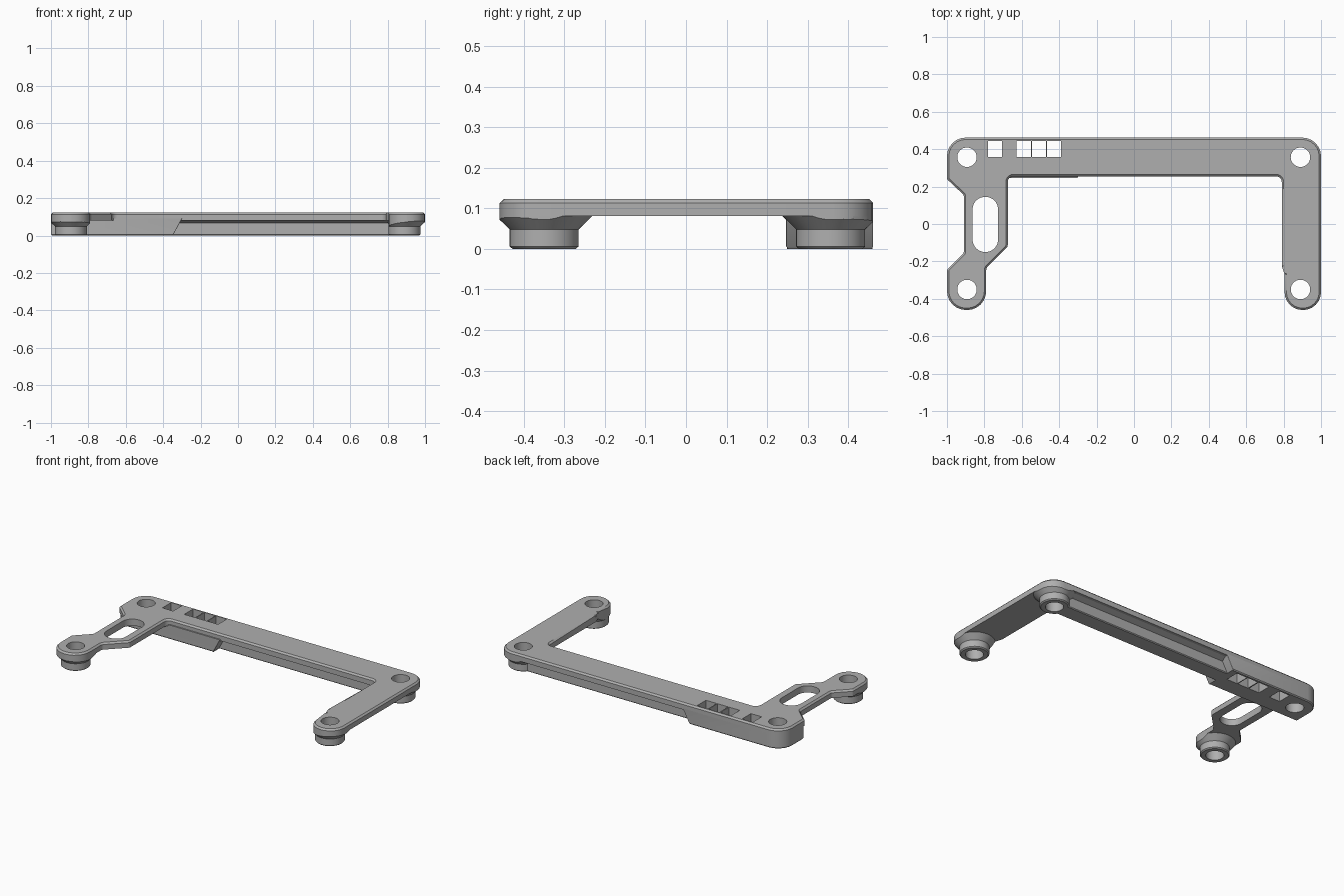
import bpy, bmesh, math
from mathutils import Vector

if "Cube" in bpy.data.objects:
    bpy.data.objects.remove(bpy.data.objects["Cube"])

grey = bpy.data.materials.new("plain_grey")
grey.use_nodes = True
grey.diffuse_color = (0.43, 0.43, 0.43, 1)
grey.node_tree.nodes["Principled BSDF"].inputs["Base Color"].default_value = grey.diffuse_color


def rounded(corners, steps=6):
    """Closed outline with each corner (x, y, radius) replaced by an arc."""
    out = []
    for i, (x, y, r) in enumerate(corners):
        p = Vector((x, y))
        a = (Vector(corners[i - 1][:2]) - p).normalized()
        b = (Vector(corners[(i + 1) % len(corners)][:2]) - p).normalized()
        half = a.angle(b) / 2
        centre = p + (a + b).normalized() * r / math.sin(half)
        start = p + a * r / math.tan(half) - centre
        end = p + b * r / math.tan(half) - centre
        sweep = start.angle_signed(end)
        for k in range(steps + 1):
            t = -sweep * k / steps
            out.append((centre.x + start.x * math.cos(t) - start.y * math.sin(t),
                        centre.y + start.x * math.sin(t) + start.y * math.cos(t)))
    return out


def make_object(name, bm):
    bmesh.ops.recalc_face_normals(bm, faces=bm.faces)
    mesh = bpy.data.meshes.new(name)
    bm.to_mesh(mesh)
    bm.free()
    mesh.materials.append(grey)
    ob = bpy.data.objects.new(name, mesh)
    bpy.context.collection.objects.link(ob)
    return ob


def prism(name, points, z0, z1, chamfer=0, chamfer_z=None):
    """Extrude an outline upward, chamfering the rim at one height."""
    bm = bmesh.new()
    base = bm.faces.new([bm.verts.new((x, y, z0)) for x, y in points])
    top = bmesh.ops.extrude_face_region(bm, geom=[base])["geom"]
    for v in top:
        if isinstance(v, bmesh.types.BMVert):
            v.co.z = z1
    if chamfer:
        rim = [e for e in bm.edges if all(abs(v.co.z - chamfer_z) < 1e-5 for v in e.verts)]
        bmesh.ops.bevel(bm, geom=rim, offset=chamfer, segments=1, affect='EDGES')
    return make_object(name, bm)


def box(name, x0, x1, y0, y1, z0, z1):
    return prism(name, [(x0, y0), (x1, y0), (x1, y1), (x0, y1)], z0, z1)


def lathe(name, x, y, profile, sides=48):
    """Closed turned solid from (radius, height) pairs."""
    bm = bmesh.new()
    rings = [[bm.verts.new((x + r * math.cos(math.tau * i / sides),
                            y + r * math.sin(math.tau * i / sides), z))
              for i in range(sides)] for r, z in profile]
    for low, high in zip(rings, rings[1:]):
        for i in range(sides):
            j = (i + 1) % sides
            bm.faces.new((low[i], low[j], high[j], high[i]))
    bm.faces.new(rings[0])
    bm.faces.new(rings[-1])
    return make_object(name, bm)


def boolean(ob, tool, operation):
    mod = ob.modifiers.new(operation.lower(), 'BOOLEAN')
    mod.object, mod.operation, mod.solver = tool, operation, 'EXACT'
    tool.hide_render = True
    bpy.context.view_layer.objects.active = ob
    bpy.ops.object.modifier_apply(modifier=mod.name)


# Outline of the whole U-shaped frame
outline = rounded([
    (-1, -.46, .102), (-.79, -.46, .102), (-.79, -.235, .03), (-.675, -.12, .02),
    (-.675, .255, .03), (.79, .255, .03), (.79, -.225, .02), (.805, -.27, .02),
    (.805, -.46, .096), (1, -.46, .096), (1, .462, .1), (-1, .462, .1),
    (-1, .24, .02), (-.91, .155, .02), (-.91, -.155, .02), (-1, -.245, .02)])
TOP, UNDER = .123, .081
plate = prism("top_plate", outline, UNDER, TOP, .01, TOP)

# Deep corner block with a sloping end
block = prism("corner_block", rounded([
    (-1, .247, .01), (-.345, .247, .002), (-.345, .462, .002), (-1, .462, .1)]),
    0, .09, .006, 0)
for v in block.data.vertices:
    if v.co.x > -.4 and v.co.z > .05:
        v.co.x += .045

# Rib under the long bar, flaring into the plate
bm = bmesh.new()
section = [(.31, 0), (.405, 0), (.41, .005), (.41, .066), (.45, .084), (.26, .084), (.305, .068), (.305, .005)]
end = bm.faces.new([bm.verts.new((-.42, y, z)) for y, z in section])
moved = bmesh.ops.extrude_face_region(bm, geom=[end])["geom"]
bmesh.ops.translate(bm, vec=(1.25, 0, 0),
                    verts=[v for v in moved if isinstance(v, bmesh.types.BMVert)])
rib = make_object("underside_rib", bm)

# Posts with a conical flare trimmed to the frame outline
centres = {"back_right": (-.893, .357), "front_right": (-.893, -.35),
           "front_left": (.89, -.35), "back_left": (.89, .357)}
trim = prism("outline_trim", outline, -.05, .2)
parts, cutters = [plate, block, rib], [trim]
for place, (x, y) in centres.items():
    if place != "back_right":
        post = lathe(place + "_post", x, y,
                     [(.078, 0), (.085, .006), (.085, .048), (.121, .083), (.121, .095)])
        boolean(post, trim, 'INTERSECT')
        parts.append(post)
    cutters.append(lathe(place + "_hole", x, y, [(.052, -.1), (.052, .25)]))

# Slot in the narrow arm and the four square windows
cutters.append(prism("slot", rounded([
    (-.863, -.15, .067), (-.727, -.15, .067), (-.727, .145, .067), (-.863, .145, .067)], 10), -.1, .25))
for i, x in enumerate((-.78, -.627, -.545, -.465)):
    cutters.append(box("window_%d" % i, x, x + .075, .357, .445, -.1, .25))

for part in parts:
    for tool in cutters[1:]:
        boolean(part, tool, 'DIFFERENCE')
for tool in cutters:
    bpy.data.objects.remove(tool)

# Smooth the round walls while keeping the edges crisp
for part in parts:
    bpy.ops.object.select_all(action='DESELECT')
    part.select_set(True)
    bpy.context.view_layer.objects.active = part
    bpy.ops.object.shade_smooth_by_angle(angle=math.radians(25))
